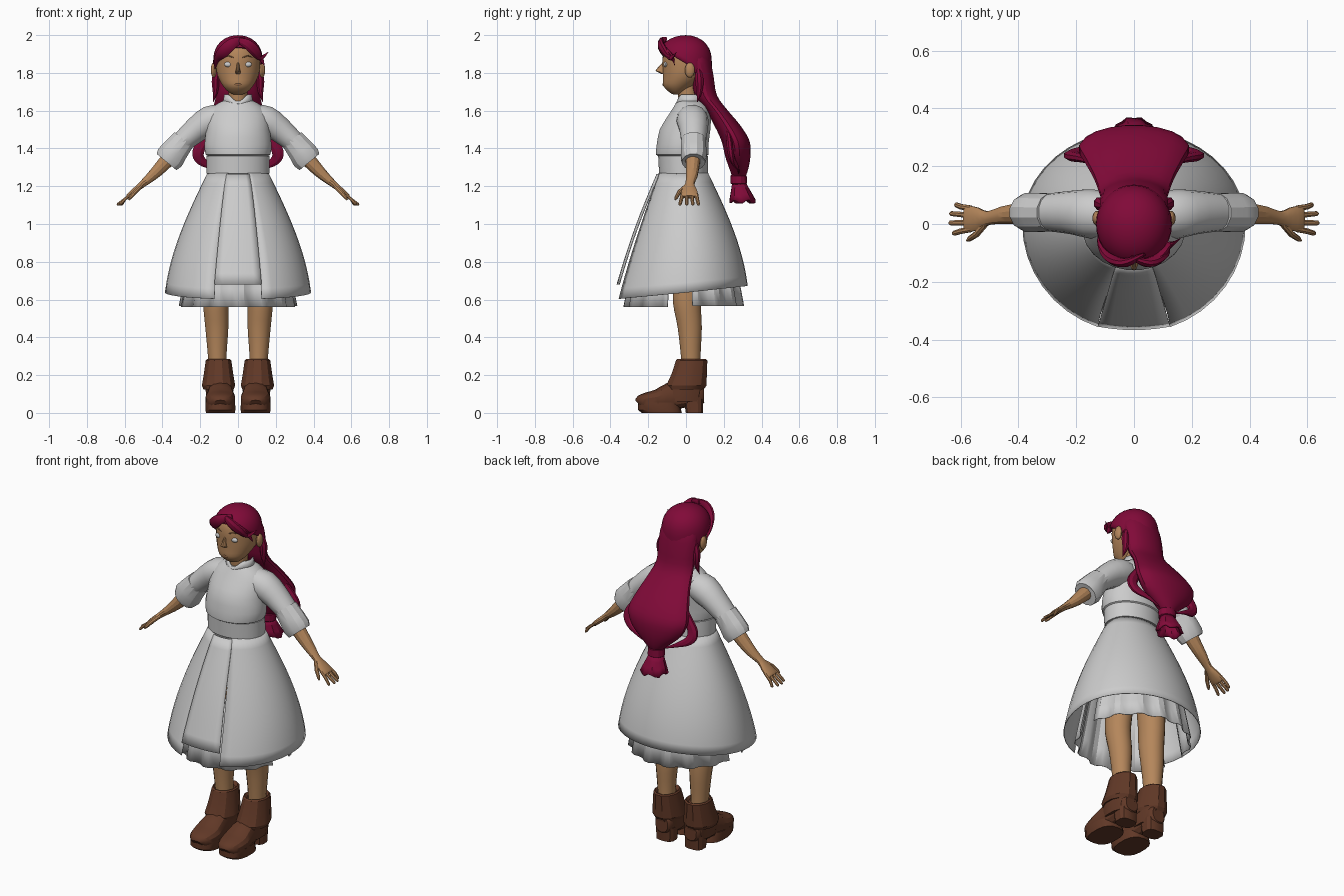
import bpy, bmesh
from math import sin, cos, pi, radians, copysign
from mathutils import Vector, Matrix


def material(name, rgb):
    m = bpy.data.materials.new(name)
    m.diffuse_color = (*rgb, 1)
    return m


HAIR = material("hair_red", (0.22, 0.003, 0.04))
SKIN = material("skin", (0.46, 0.24, 0.105))
LIP = material("lip_brown", (0.28, 0.13, 0.06))
BOOT = material("boot_leather", (0.12, 0.04, 0.02))


def finish(name, bm, mat=None, mirror=False, thick=0):
    bmesh.ops.recalc_face_normals(bm, faces=bm.faces)
    me = bpy.data.meshes.new(name)
    bm.to_mesh(me)
    bm.free()
    ob = bpy.data.objects.new(name, me)
    bpy.context.collection.objects.link(ob)
    if mat:
        me.materials.append(mat)
    if thick:
        s = ob.modifiers.new("Thickness", "SOLIDIFY")
        s.thickness, s.offset = thick, 0
    if mirror:
        m = ob.modifiers.new("Mirror", "MIRROR")
        m.use_mirror_merge = False
    return ob


def refine(secs, k):
    """Catmull-Rom interpolation of sections."""
    S = [Vector(s) for s in secs]
    out = []
    for i in range(len(S) - 1):
        a, b, c, d = S[max(i - 1, 0)], S[i], S[i + 1], S[min(i + 2, len(S) - 1)]
        for j in range(k):
            t = j / k
            out.append(b + (c - a) * (t / 2) + (a * 2 - b * 5 + c * 4 - d) * (t * t / 2)
                       + (b * 3 - a - c * 3 + d) * (t ** 3 / 2))
    return out + [S[-1]]


def loft(name, secs, n=16, mat=None, flat=False, steps=1, power=2, ref=(0, 1, 0),
         caps=True, mirror=False, thick=0):
    """Skin elliptical sections (x, y, z, r_across, r_along_ref); flat keeps them level."""
    S = refine(secs, steps)
    P = [Vector(s[:3]) for s in S]
    bm = bmesh.new()
    rings = []
    for i, s in enumerate(S):
        t = Vector((0, 0, 1)) if flat else (P[min(i + 1, len(P) - 1)] - P[max(i - 1, 0)]).normalized()
        u = Vector(ref)
        u = (u - t * u.dot(t)).normalized()
        v = t.cross(u)
        ring = []
        for k in range(n):
            a = 2 * pi * (k + 0.5) / n
            c, d = [copysign(abs(q) ** (2 / power), q) for q in (cos(a), sin(a))]
            ring.append(bm.verts.new(P[i] + v * c * max(s[3], .001) + u * d * max(s[4], .001)))
        rings.append(ring)
    for a, b in zip(rings, rings[1:]):
        for k in range(n):
            bm.faces.new((a[k], a[(k + 1) % n], b[(k + 1) % n], b[k]))
    if caps:
        bm.faces.new(rings[0])
        bm.faces.new(rings[-1])
    return finish(name, bm, mat, mirror, thick)


def stack(name, rows, x=0, **kw):
    """Level loft from rows of (z, y, rx, ry)."""
    return loft(name, [(x, y, z, rx, ry) for z, y, rx, ry in rows], flat=True, **kw)


def sheet(name, fn, nu, nv, mat=None, thick=0):
    bm = bmesh.new()
    g = [[bm.verts.new(fn(i / nu, j / nv)) for j in range(nv + 1)] for i in range(nu + 1)]
    for i in range(nu):
        for j in range(nv):
            bm.faces.new((g[i][j], g[i + 1][j], g[i + 1][j + 1], g[i][j + 1]))
    bmesh.ops.remove_doubles(bm, verts=bm.verts, dist=1e-5)
    return finish(name, bm, mat, thick=thick)


def strand(name, pts, w, th, mat=HAIR, **kw):
    n = len(pts) - 1
    prof = [0.35 + 0.65 * sin(pi * min(1, i / n * 1.25)) if i < n else 0.05 for i in range(n + 1)]
    return loft(name, [(*p, w * f, th * f) for p, f in zip(pts, prof)], n=8, mat=mat, steps=4, **kw)


def ball(name, loc, size, mat=None, mirror=True):
    bm = bmesh.new()
    bmesh.ops.create_uvsphere(bm, u_segments=16, v_segments=10, radius=1,
                              matrix=Matrix.Translation(loc) @ Matrix.Diagonal((*size, 1)))
    return finish(name, bm, mat, mirror)


# Head and face
stack("head", [(1.685, -.045, .02, .02), (1.695, -.05, .045, .035), (1.73, -.04, .08, .08),
               (1.78, -.01, .107, .113), (1.83, 0, .117, .124), (1.88, 0, .117, .125),
               (1.93, 0, .105, .113), (1.97, 0, .06, .07)], n=24, mat=SKIN, steps=3)
stack("nose", [(1.86, -.112, .005, .008), (1.82, -.134, .01, .022), (1.808, -.136, .014, .022),
               (1.795, -.118, .012, .012)], n=10, mat=SKIN, steps=2)
stack("neck", [(1.58, .02, .055, .055), (1.65, .01, .05, .05), (1.75, 0, .05, .05)], mat=SKIN)
ball("ear", (.128, .02, 1.815), (.016, .026, .04), SKIN)
ball("eye", (.051, -.108, 1.845), (.022, .011, .014))
strand("eyebrow", [(.022, -.124, 1.88), (.055, -.114, 1.89), (.085, -.09, 1.878)], .004, .004, LIP, mirror=True)
loft("mouth", [(-.03, -.111, 1.742, .003, .003), (0, -.12, 1.739, .008, .005),
               (.03, -.111, 1.742, .003, .003)], n=8, mat=LIP, steps=3)


# Hair cap, lower at the back than over the forehead
def cap(u, v):
    a = 2 * pi * u
    c = cos(a)
    low = 1.85 + (.085 if c > 0 else .13) * c
    z = 1.995 - (1.995 - low) * v * v
    f = max(0, 1 - max(0, (z - 1.855) / .14) ** 2.5) ** .5
    return (.127 * f * sin(a), -(.147 if c > 0 else .132) * f * c, z)


sheet("hair_cap", cap, 32, 10, HAIR, .009)

# Long hair down the back, tie and tail
stack("long_hair", [(1.92, .04, .10, .07), (1.86, .06, .118, .072), (1.78, .085, .117, .062),
                    (1.68, .105, .118, .06), (1.60, .165, .14, .058), (1.52, .22, .17, .07),
                    (1.44, .262, .192, .075), (1.36, .274, .16, .068), (1.29, .28, .085, .05),
                    (1.25, .28, .04, .035)], n=20, mat=HAIR, steps=3)
stack("hair_tie", [(1.265, .278, .035, .032), (1.255, .278, .05, .045), (1.215, .28, .05, .045),
                   (1.205, .28, .035, .032)], n=12, mat=HAIR)


def tail(u, v):
    a = 2 * pi * u
    r = .03 + .032 * v + (.006 * v if round(u * 20) % 2 else 0)
    return (r * 1.1 * sin(a), .28 + .02 * v - r * cos(a), 1.22 - (.095 + (.014 if round(u * 20) % 4 < 2 else 0)) * v)


sheet("hair_tail", tail, 20, 3, HAIR, .012)
strand("hair_loop", [(.10, .20, 1.56), (.165, .225, 1.46), (.21, .235, 1.385), (.195, .25, 1.335),
                     (.12, .275, 1.295), (.03, .28, 1.255)], .033, .018, mirror=True)
strand("ear_lock", [(.10, .06, 1.84), (.118, .07, 1.77), (.12, .07, 1.70), (.132, .06, 1.645)],
       .022, .024, mirror=True)
# Parted fringe
strand("fringe_right", [(.035, -.105, 1.98), (-.03, -.134, 1.955), (-.08, -.115, 1.91),
                        (-.112, -.07, 1.87), (-.122, -.02, 1.82)], .034, .018)
strand("fringe_left", [(-.01, -.115, 1.975), (.045, -.134, 1.955), (.09, -.114, 1.915),
                       (.12, -.08, 1.88), (.16, -.05, 1.91)], .03, .018)
strand("fringe_tip", [(.02, -.125, 1.96), (.075, -.12, 1.93), (.115, -.075, 1.885), (.14, -.06, 1.84)], .025, .014)

# Blouse, collar and waistband
stack("blouse", [(1.36, -.018, .15, .12), (1.367, -.02, .172, .14), (1.42, -.018, .179, .138),
                 (1.50, -.005, .17, .135), (1.57, .017, .165, .115), (1.62, .027, .135, .093),
                 (1.65, .022, .085, .07)], n=24, steps=2)


def collar(u, v):
    a = 2 * pi * u
    dip = .045 * max(0, 1 - abs((u + .5) % 1 - .5) / .12) * v
    r = .08 - .01 * v
    return (r * sin(a), .02 - r * .92 * cos(a), 1.635 + .05 * v - dip)


sheet("collar", collar, 30, 2, None, .006)
stack("waistband", [(1.265, -.013, .16, .125), (1.268, -.013, .167, .13), (1.36, -.016, .167, .132),
                    (1.365, -.016, .15, .12)], n=32)

# Sleeves and rolled cuffs
loft("sleeve", [(.09, .03, 1.56, .075, .08), (.15, .035, 1.545, .082, .085), (.22, .04, 1.50, .07, .075),
                (.30, .04, 1.43, .058, .065)], n=14, steps=2, mirror=True)
loft("sleeve_cuff", [(.29, .04, 1.443, .055, .06), (.287, .04, 1.447, .064, .067), (.335, .04, 1.387, .074, .07),
                     (.36, .04, 1.352, .08, .07), (.378, .04, 1.328, .07, .062), (.374, .04, 1.335, .055, .05),
                     (.34, .04, 1.38, .048, .048)], n=12, mirror=True)

# Arms, palms and fingers
loft("arm", [(.32, .04, 1.40, .045, .045), (.40, .035, 1.31, .037, .037), (.455, .03, 1.255, .028, .031),
             (.505, .02, 1.212, .019, .024), (.54, .018, 1.182, .016, .04), (.575, .018, 1.152, .014, .047),
             (.585, .018, 1.143, .01, .043)], n=12, mat=SKIN, steps=2, mirror=True)
for i, (y0, y1, x1) in enumerate([(.054, .066, .62), (.03, .036, .637), (.005, .004, .64), (-.018, -.032, .628)]):
    loft(f"finger_{i + 1}", [(.565, y0, 1.16, .009, .011), (.6, (y0 + y1) / 2, 1.13, .009, .01),
                             (x1 - .005, y1, 1.105, .008, .009), (x1, y1, 1.099, .004, .004)],
         n=8, mat=SKIN, mirror=True)
loft("thumb", [(.515, .0, 1.20, .011, .013), (.545, -.035, 1.17, .011, .013), (.57, -.052, 1.14, .009, .01),
               (.578, -.058, 1.128, .004, .004)], n=8, mat=SKIN, ref=(1, 0, 1), mirror=True)


# Overskirt open at the front, front panel and split pleated underskirt
def skirt(u, v):
    a = .33 + (2 * pi - .66) * u
    g = .35 * v + .65 * sin(v * pi / 2)
    c = cos(a)
    y = (.15 + .225 * (.7 * v + .3 * g)) if c > 0 else (.115 + .21 * g)
    z = 1.27 + (.637 - .035 * c - 1.27) * v
    return ((.16 + .225 * g) * sin(a), -y * c, z)


sheet("overskirt", skirt, 36, 12, None, .004)


def panel(u, v):
    s = 2 * u - 1
    return (s * (.06 + .065 * v ** .8), -.153 - .212 * v - .012 * sin(pi * v) + .012 * s * s, 1.265 - .585 * v)


sheet("front_panel", panel, 6, 10, None, .005)


def pleats(a0, a1, count, low):
    def fn(u, v):
        a = a0 + (a1 - a0) * u
        r = .235 + .07 * v + (.009 if round(u * count * 4) % 4 < 2 else -.009) * (1 + v) / 2
        return (r * sin(a), -r * (1.05 if cos(a) > 0 else .98) * cos(a), .95 - (.95 - low) * v)
    return fn


sheet("underskirt_front", pleats(-1.27, 1.27, 6, .56), 24, 4, None, .004)
sheet("underskirt_back", pleats(1.68, 2 * pi - 1.68, 7, .565), 28, 4, None, .004)

# Legs
loft("leg", [(.105, .01, .95, .085, .09), (.115, .01, .7, .072, .08), (.118, .005, .58, .068, .075),
             (.112, .02, .45, .062, .065), (.11, .025, .3, .05, .053), (.105, .03, .15, .045, .048)],
     mat=SKIN, flat=True, steps=3, mirror=True)

# Ankle boots: foot, soles, heel and faceted cuffs
loft("boot_foot", [(.095, .095, .10, .04, .045), (.095, .07, .10, .055, .065), (.095, 0, .105, .06, .075),
                   (.093, -.08, .088, .07, .073), (.093, -.15, .068, .08, .057), (.093, -.21, .062, .072, .046),
                   (.093, -.245, .058, .052, .034), (.093, -.256, .052, .03, .02)],
     n=14, mat=BOOT, power=2.5, ref=(0, 0, 1), steps=2, mirror=True)
stack("boot_sole", [(.0, -.128, .077, .106), (.015, -.14, .08, .114), (.055, -.145, .079, .109)],
      x=.093, n=18, mat=BOOT, power=2.6, mirror=True)
stack("boot_heel", [(0, .044, .055, .046), (.08, .04, .058, .054)], x=.095, n=12, mat=BOOT, power=3, mirror=True)
stack("boot_cuff", [(.27, .03, .05, .06), (.285, .03, .062, .078), (.278, .03, .07, .086), (.21, .018, .08, .096),
                    (.145, .002, .091, .11), (.125, -.002, .083, .1), (.13, 0, .065, .08)],
      x=.103, n=12, mat=BOOT, mirror=True)
stack("boot_ankle", [(.15, .002, .078, .1), (.10, -.01, .074, .105), (.06, -.01, .068, .1)],
      x=.098, n=12, mat=BOOT, power=2.3, mirror=True)

# Smooth shading with crisp creases
bpy.ops.object.select_all(action="SELECT")
bpy.context.view_layer.objects.active = bpy.data.objects["head"]
bpy.ops.object.shade_smooth_by_angle(angle=radians(28))
